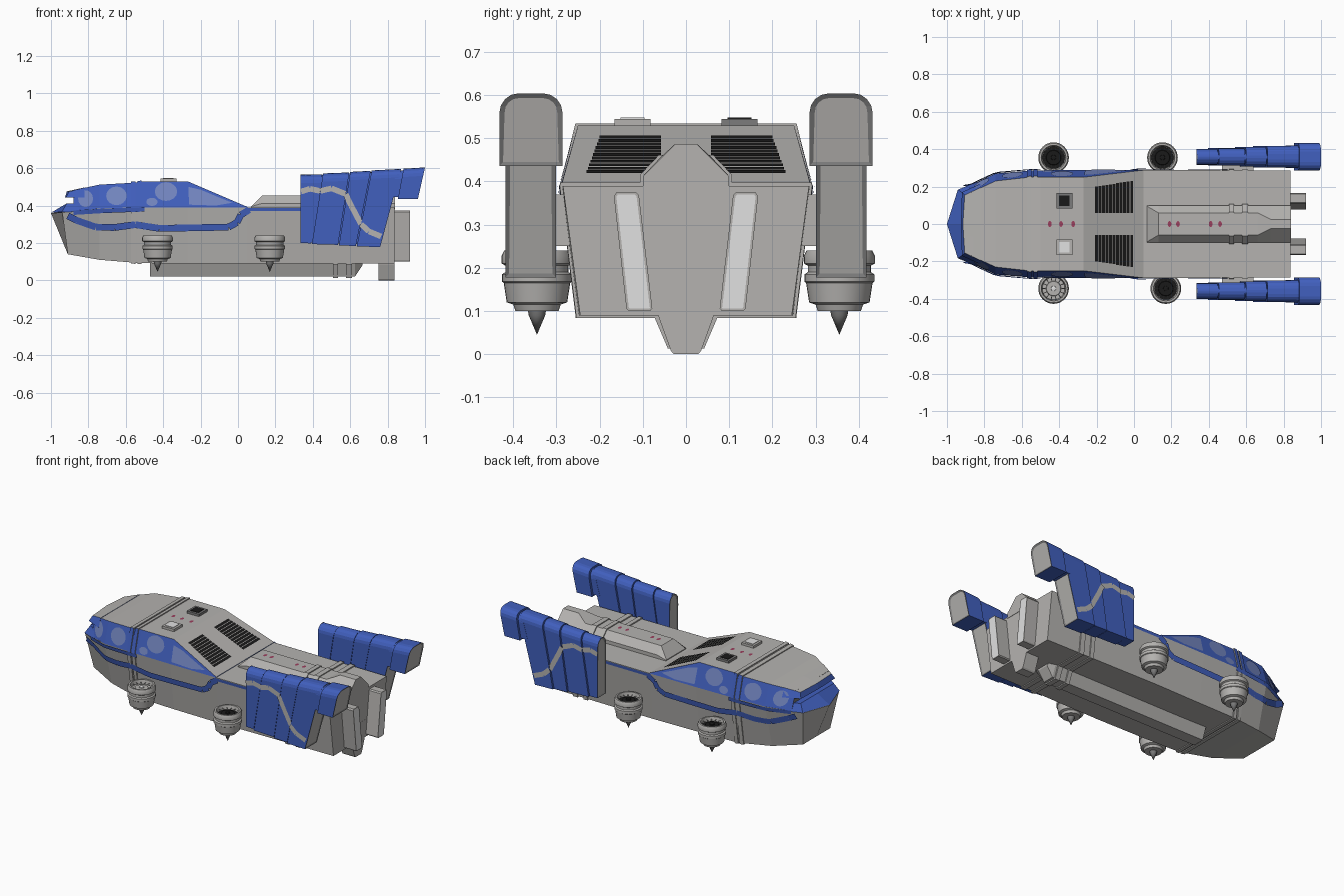
import bpy, bmesh, math
from mathutils import Vector

if "Cube" in bpy.data.objects:
    bpy.data.objects.remove(bpy.data.objects["Cube"])
PI = math.pi

def mat(name, r, g, b):
    m = bpy.data.materials.new(name)
    m.diffuse_color = (r, g, b, 1)
    m.use_nodes = True
    m.node_tree.nodes["Principled BSDF"].inputs["Base Color"].default_value = m.diffuse_color
    return m

GRAY = mat("hull gray", .46, .45, .435)
BLUE = mat("paint blue", .052, .115, .51)
PALE = mat("faded blue", .17, .235, .52)
DARK = mat("dark gray", .2, .2, .2)
LIGHT = mat("light gray", .75, .75, .75)
BLACK = mat("vent black", .01, .01, .01)
RED = mat("marker red", .33, .05, .11)

def finish(name, bm, mats, out=None):
    """Turn a bmesh into an object; open plates face the direction out."""
    if out is None:
        bmesh.ops.remove_doubles(bm, verts=bm.verts, dist=1e-5)
        bmesh.ops.recalc_face_normals(bm, faces=bm.faces)
    else:
        bm.normal_update()
        bmesh.ops.reverse_faces(bm, faces=[f for f in bm.faces if f.normal.dot(Vector(out)) < 0])
    me = bpy.data.meshes.new(name)
    for m in mats:
        me.materials.append(m)
    bm.to_mesh(me)
    bm.free()
    ob = bpy.data.objects.new(name, me)
    bpy.context.collection.objects.link(ob)
    return ob

def bridge(rings, half=0):
    """Closed bmesh through equal rings; end caps whole, or split down the middle."""
    bm = bmesh.new()
    vs = [[bm.verts.new(p) for p in r] for r in rings]
    n = len(vs[0])
    for a, b in zip(vs, vs[1:]):
        for i in range(n):
            bm.faces.new((a[i], a[(i + 1) % n], b[(i + 1) % n], b[i]))
    caps = []
    for r in (vs[0], vs[-1]):
        for part in ([r[:half], r[half - 1:] + r[:1]] if half else [r]):
            caps.append(bm.faces.new(part))
    return bm, caps

def loft(name, halves, mats=(GRAY,), rule=None):
    """Mirror half sections (top centre to bottom centre) and bridge them."""
    bm, _ = bridge([h + [(x, -y, z) for x, y, z in h[-2:0:-1]] for h in halves], len(halves[0]))
    ob = finish(name, bm, mats)
    for p in ob.data.polygons if rule else []:
        p.material_index = rule(p.center, p.normal)

def plates(name, polys, m, out):
    bm = bmesh.new()
    for poly in polys:
        bm.faces.new([bm.verts.new(p) for p in poly])
    finish(name, bm, [m], out)

def prism(name, xs, yz, cap=GRAY, s=1, body=GRAY):
    """Extrude a yz outline along x, with an inset panel on the rear end."""
    bm, caps = bridge([[(x, y * s, z) for y, z in yz] for x in xs])
    if cap is LIGHT:
        bmesh.ops.recalc_face_normals(bm, faces=bm.faces)
        bmesh.ops.inset_individual(bm, faces=[caps[1]], thickness=.006)
        caps[1].material_index = 1
    finish(name, bm, [body, cap])

# Hull stations: x, top half-width, top z, waist half-width, waist z, bottom half-width, bottom z
H = [(-.88, .165, .482, .205, .37, .145, .135), (-.74, .23, .512, .27, .385, .20, .11),
     (-.56, .25, .522, .285, .39, .24, .095), (-.50, .25, .53, .287, .39, .245, .092),
     (-.27, .25, .53, .29, .39, .25, .09), (.05, .288, .393, .29, .39, .255, .09),
     (.837, .283, .391, .285, .39, .245, .09)]

def station(x):
    x = min(max(x, H[0][0]), H[-1][0])
    for a, b in zip(H, H[1:]):
        if x <= b[0]:
            t = (x - a[0]) / (b[0] - a[0])
            return [p + (q - p) * t for p, q in zip(a, b)]

def flank(x, z, _=0, lift=.004):
    _, yt, zt, ym, zm, yb, zb = station(x)
    if z > zm:
        return ym + (yt - ym) * (z - zm) / max(zt - zm, .01) + lift
    return ym + (yb - ym) * (zm - z) / (zm - zb) + lift

# Lower hull with wedge nose, upper hull with blue flanks
nose = [(-1, 0, .36), (-.94, .18, .363), (-.91, .135, .14), (-.91, 0, .14)]
loft("lower_hull", [nose] + [[(x, 0, zm), (x, ym, zm), (x, yb, zb), (x, 0, zb)]
                             for x, yt, zt, ym, zm, yb, zb in H[1:]])
loft("upper_hull", [[(x, 0, zt), (x, yt, zt), (x, ym, zm), (x, 0, zm)]
                    for x, yt, zt, ym, zm, yb, zb in H[:6]], (GRAY, BLUE, DARK),
     lambda c, n: 2 if n.x < -.8 else 1 if n.z < .6 else 0)

# Cockpit lip and brow around the visor slit
loft("visor_lip", [[(-.915, 0, .412), (-.915, .165, .412), (-.942, .183, .366), (-1, 0, .362)],
                   [(-.85, 0, .412), (-.85, .205, .412), (-.84, .226, .368), (-.84, 0, .36)]], (BLUE,))
loft("visor_brow", [[(-.915, 0, .476), (-.905, .155, .474), (-.92, .17, .443), (-.925, 0, .443)],
                    [(-.82, 0, .497), (-.82, .195, .497), (-.82, .216, .443), (-.82, 0, .443)]],
     (GRAY, BLUE), lambda c, n: int(n.z < .6))

# Raised bands around the hull, keel and ridge
for i, (a, b) in enumerate([(-.572, -.547), (-.537, -.515), (.508, .535), (.578, .61)]):
    g = .006
    secs = []
    for x in (a, b):
        _, yt, zt, ym, zm, yb, zb = station(x)
        secs.append([(x, 0, zt + g), (x, yt + g, zt + g), (x, ym + g, zm), (x, yb + g, zb - g), (x, 0, zb - g)])
    loft(f"hull_band_{i}", secs, (GRAY, BLUE), lambda c, n: int(abs(n.y) > .5 and c.z > .4))
    if a > 0:
        loft(f"keel_band_{i}", [[(x, 0, .09), (x, .075, .09), (x, .042, .013), (x, 0, .013)] for x in (a, b)])
        loft(f"ridge_band_{i}", [[(x, 0, .461), (x, .063, .461), (x, .107, .415), (x, .107, .385), (x, 0, .385)]
                                 for x in (a, b)])

# Keel, tail fin and dorsal ridge
loft("keel", [[(x, 0, .1), (x, w, .1), (x, w * .55, z), (x, 0, z)]
              for x, w, z in ((-.47, .068, .02), (.625, .068, .02), (.665, .068, .08))])
loft("tail_fin", [[(x, 0, .2), (x, .075, .2), (x, .063, .085), (x, .035, .008), (x, .028, 0), (x, 0, 0)]
                  for x in (.75, .838)])
loft("dorsal_ridge", [[(x, 0, z), (x, w, z), (x, .1, min(z, .412)), (x, .1, .38), (x, 0, .38)]
                      for x, w, z in ((.07, .095, .395), (.13, .06, .455), (.66, .06, .455),
                                      (.73, .025, .487), (.839, .025, .487))])

# Roof vents: black slits across the sloping deck
def deck(x):
    return .533 - .137 * (x + .27) / .32
slits = []
for s in (1, -1):
    for i in range(11):
        x, o, w = -.208 + i * .0188, .2 + .003 * i, .0158
        slits.append([(x, s * .058, deck(x)), (x, s * o, deck(x)),
                      (x + w, s * o, deck(x + w)), (x + w, s * .058, deck(x + w))])
plates("roof_vents", slits, BLACK, (0, 0, 1))

# Roof hatches and red markers
for s, m in ((1, BLACK), (-1, LIGHT)):
    for nm, r, z0, z1, c in (("hatch", .042, .52, .545, DARK if s > 0 else GRAY), ("hatch_panel", .028, .54, .548, m)):
        bm, _ = bridge([[(-.372 + a * r, s * .124 + b * r, z) for a, b in ((-1, -1), (1, -1), (1, 1), (-1, 1))]
                        for z in (z0, z1)])
        finish(f"{nm}_{s}", bm, [c])
plates("roof_markers", [[(x + .01 * math.cos(k * PI / 5), .016 * math.sin(k * PI / 5), z) for k in range(10)]
                        for x, z in ((-.45, .533), (-.39, .533), (-.325, .533), (.19, .458),
                                     (.235, .458), (.41, .458), (.46, .458))], RED, (0, 0, 1))

# Painted flank stripes and faded patches, both sides
def ribbon(pts, w, yfun, lift):
    """Quads along an x-z path, finely split to follow the surface."""
    quads = []
    for (x0, z0), (x1, z1) in zip(pts, pts[1:]):
        n = max(1, int(math.hypot(x1 - x0, z1 - z0) / .03))
        d = Vector((x1 - x0, z1 - z0)).normalized() * w
        for i in range(n):
            quad = []
            for t, e in ((i, -1), (i, 1), (i + 1, 1), (i + 1, -1)):
                x, z = x0 + (x1 - x0) * t / n - d.y * e, z0 + (z1 - z0) * t / n + d.x * e
                quad.append((x, yfun(x, z, (x0 + x1) / 2, lift), z))
            quads.append(quad)
    return quads

stripe = [(-.91, .345), (-.86, .32), (-.76, .285), (-.66, .283), (-.55, .298), (-.42, .278),
          (-.2, .282), (-.05, .285), (-.005, .31), (.015, .35), (.06, .378)]
paintwork = ribbon(stripe, .018, flank, .008) + ribbon([(.04, .379), (.5, .379)], .009, flank, .004) \
    + ribbon([(-.88, .362), (-.72, .372), (-.5, .38)], .012, flank, .008)
patches = [[(x + rx * math.cos(k * PI / 8), z + rz * math.sin(k * PI / 8)) for k in range(16)]
           for x, z, rx, rz in ((-.815, .437, .04, .045), (-.65, .452, .055, .05),
                                (-.385, .475, .06, .05), (-.46, .42, .03, .022))]
patches.append([(-.265, .50), (-.2, .485), (-.1, .443), (-.03, .415), (-.12, .4), (-.262, .405)])
for s in (1, -1):
    plates(f"flank_stripe_{s}", [[(x, y * s, z) for x, y, z in q] for q in paintwork], BLUE, (0, s, 0))
    plates(f"faded_patches_{s}", [[(x, flank(x, z) * s, z) for x, z in p] for p in patches], PALE, (0, s, 0))

# Wing nacelles: slanted plates with narrow gaps, each wider towards the rear
# (bottom x, bottom z, top x, top z) at both ends; inner and outer y
SEG = [((.335, .2, .335, .565), (.39, .198, .45, .567), .316, .40),
       ((.395, .194, .455, .572), (.535, .19, .595, .577), .312, .406),
       ((.54, .187, .60, .58), (.63, .184, .71, .586), .307, .412),
       ((.635, .182, .715, .588), (.76, .178, .872, .596), .301, .418),
       ((.855, .436, .885, .597), (.962, .436, 1.0, .604), .286, .432),
       ((.36, .205, .36, .56), (.74, .19, .84, .585), .32, .394),
       ((.81, .446, .85, .588), (.90, .446, .92, .588), .30, .419)]
def nac_section(e, yi, yo):
    xb, zb, xt, zt = e
    r, h = .045, zt - zb
    arc = [(r * math.cos(k * PI / 8), 1 - (r - r * math.sin(k * PI / 8)) / h) for k in range(5)]
    prof = [(yi, 0), (yo, 0)] + [(yo - r + c, t) for c, t in arc] + [(yi + r - c, t) for c, t in arc[::-1]]
    return [(xb + (xt - xb) * t, y, zb + h * t) for y, t in prof]

def nac_y(x, z, mid, lift):
    return (.40 if mid < .44 else .406 if mid < .575 else .412 if mid < .66 else .418) + lift
band = [(.337, .475), (.385, .49), (.44, .478), (.5, .492), (.575, .462), (.605, .40), (.658, .30), (.70, .262), (.765, .235)]
for s in (1, -1):
    for i, (a, b, yi, yo) in enumerate(SEG):
        bm, caps = bridge([[(x, y * s, z) for x, y, z in nac_section(e, yi, yo)] for e in (a, b)])
        bmesh.ops.recalc_face_normals(bm, faces=bm.faces)
        for f in {0: caps[:1], 3: caps[1:], 4: caps[1:]}.get(i, []):
            f.material_index = 1
            bmesh.ops.inset_individual(bm, faces=[f], thickness=.012, depth=-.004)
            f.material_index = 2
        finish(f"nacelle_plate_{i}_{s}", bm, [BLUE, DARK, GRAY])
    plates(f"nacelle_stripe_{s}", [[(x, y * s, z) for x, y, z in q] for q in ribbon(band, .015, nac_y, .003)],
           GRAY, (0, s, 0))
    # Mounting strut and rear exhaust slab
    prism(f"nacelle_strut_{s}", (.47, .64), [(.25, .25), (.33, .25), (.33, .37), (.25, .37)], GRAY, s)
    prism(f"exhaust_slab_{s}", (.82, .92), [(.083, .1), (.133, .1), (.138, .106), (.167, .366), (.161, .375),
                                           (.116, .375), (.109, .368), (.078, .106)], LIGHT, s)

# Lift pods: lathed body, spike and fan
def lathe(name, prof, x, y, m, n=32):
    bm = bmesh.new()
    vs = [bm.verts.new((r, 0, z)) for r, z in prof]
    es = [bm.edges.new(p) for p in zip(vs, vs[1:])]
    bmesh.ops.spin(bm, geom=vs + es, cent=(0, 0, 0), axis=(0, 0, 1), angle=2 * PI, steps=n)
    bmesh.ops.translate(bm, verts=bm.verts, vec=(x, y, 0))
    ob = finish(name, bm, [m])
    ob.data.shade_smooth()
    ob.data.set_sharp_from_angle(angle=math.radians(30))

BODY = [(0, .1), (.05, .1), (.055, .115), (.07, .12), (.077, .165), (.081, .168), (.081, .185), (.073, .19),
        (.073, .205), (.082, .21), (.082, .228), (.076, .24), (.066, .24), (.06, .212), (0, .212)]
for i, (x, y) in enumerate([(-.43, .355), (.152, .355), (-.43, -.345), (.17, -.345)]):
    lathe(f"pod_body_{i}", BODY, x, y, GRAY)
    lathe(f"pod_spike_{i}", [(0, .045), (.019, .09), (.021, .102), (0, .102)], x, y, DARK, 16)
    lathe(f"pod_fan_{i}", [(0, .21), (.059, .21), (.059, .215), (.04, .215), (.038, .222), (0, .222)],
          x, y, GRAY if i == 2 else BLACK)
    lathe(f"pod_hub_{i}", [(0, .21), (.016, .21), (.013, .228), (0, .232)], x, y, LIGHT if i == 2 else BLACK, 16)
    plates(f"pod_blades_{i}", [[(x + r * math.cos(k * PI / 7 + d), y + r * math.sin(k * PI / 7 + d), .226)
                                for r, d in ((.042, -.04), (.063, -.04), (.063, .04), (.042, .04))]
                               for k in range(14)], DARK, (0, 0, 1))
